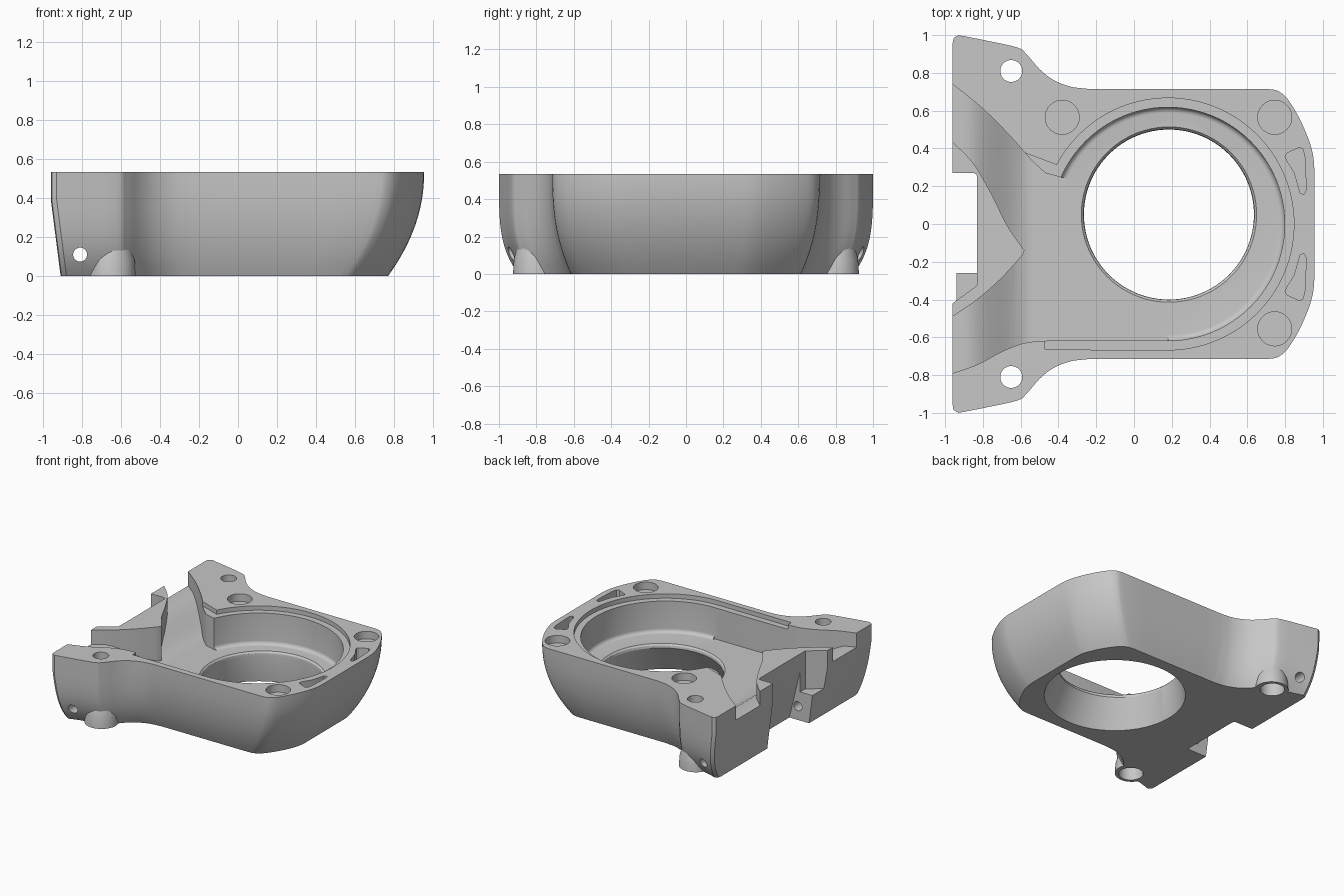
import bpy, bmesh, math
from mathutils import Vector

if "Cube" in bpy.data.objects:
    bpy.data.objects.remove(bpy.data.objects["Cube"])

TOP = 0.535
FLOOR = 0.25
CX = 0.18  # cavity centre

metal = bpy.data.materials.new("cast grey metal")
metal.use_nodes = True
grey = (0.57, 0.57, 0.57, 1)
metal.diffuse_color = grey
metal.node_tree.nodes["Principled BSDF"].inputs["Base Color"].default_value = grey


def curve(pts, n=5):
    """Smooth path through points."""
    p = [Vector(q) for q in pts]
    p = [2 * p[0] - p[1]] + p + [2 * p[-1] - p[-2]]
    out = []
    for a, b, c, d in zip(p, p[1:], p[2:], p[3:]):
        for i in range(n):
            t = i / n
            q = 0.5 * (2 * b + (c - a) * t + (2 * a - 5 * b + 4 * c - d) * t * t
                       + (3 * b - a - 3 * c + d) * t ** 3)
            out.append((q.x, q.y))
    return out + [tuple(p[-2])]


def loft(name, rings):
    """Skin a stack of equal closed rings and cap the ends."""
    bm = bmesh.new()
    rows = [[bm.verts.new(v) for v in r] for r in rings]
    n = len(rows[0])
    for lo, hi in zip(rows, rows[1:]):
        for i in range(n):
            bm.faces.new((lo[i], lo[(i + 1) % n], hi[(i + 1) % n], hi[i]))
    bm.faces.new(rows[0][::-1])
    bm.faces.new(rows[-1])
    bmesh.ops.recalc_face_normals(bm, faces=bm.faces)
    me = bpy.data.meshes.new(name)
    bm.to_mesh(me)
    bm.free()
    me.materials.append(metal)
    ob = bpy.data.objects.new(name, me)
    bpy.context.collection.objects.link(ob)
    return ob


def prism(name, pts, z0, z1=1.0):
    return loft(name, [[(x, y, z) for x, y in pts] for z in (z0, z1)])


def circle(cx, cy, r, z, n):
    ang = [2 * math.pi * i / n for i in range(n)]
    return [(cx + r * math.cos(a), cy + r * math.sin(a), z) for a in ang]


def turned(name, cx, cy, profile, n=48):
    """Solid of revolution about a vertical axis; profile is (radius, z)."""
    return loft(name, [circle(cx, cy, r, z, n) for r, z in profile])


def boolean(target, tool, op="DIFFERENCE"):
    mod = target.modifiers.new("cut", "BOOLEAN")
    mod.operation, mod.solver, mod.object = op, "EXACT", tool
    bpy.context.view_layer.objects.active = target
    bpy.ops.object.modifier_apply(modifier=mod.name)
    bpy.data.objects.remove(tool)


# Outer shell: symmetric outline, drawn in towards the base
half = [(-0.96, 0.96), (-0.955, 0.985), (-0.93, 1.0)]
half += curve([(-0.80, 0.975), (-0.62, 0.935), (-0.57, 0.90), (-0.50, 0.82),
               (-0.43, 0.765), (-0.34, 0.728), (-0.24, 0.715)])
half += [(x, 0.715) for x in (-0.1, 0.1, 0.3, 0.5)]
half += curve([(0.71, 0.715), (0.76, 0.705), (0.81, 0.665), (0.87, 0.57),
               (0.92, 0.46), (0.947, 0.37), (0.955, 0.29)])
outline = half + [(x, -y) for x, y in reversed(half)]


def shell_ring(z):
    t = 1 - z / TOP
    ring = []
    for x, y in outline:
        f = min(1, max(0, (x + 0.2) / 0.9))
        g = min(1, max(0, (-x - 0.25) / 0.3))
        inset = (1 - g) * 0.1 * t ** 2.5 + g * 0.105 * t ** 4
        scale = min(1, abs(y) / 0.7)
        nx = x - f * 0.185 * t ** 2.1
        if x < -0.9:
            nx += 0.05 * max(0, 1 - z / 0.39)
        ring.append((nx, y - math.copysign(inset * scale, y), z))
    return ring


levels = [TOP * i / 14 for i in range(15)] + [0.39]
housing = loft("pump_housing", [shell_ring(z) for z in sorted(levels)])

# Bolt bosses under the flange
for s in (1, -1):
    boss = turned("boss", -0.65, s * 0.8, [(0.125, 0), (0.12, 0.08), (0.1, 0.15), (0.07, 0.2)])
    boolean(housing, boss, "UNION")

# Flow channels and the dividing wedge, limited below by a sloping floor
upper = curve([(-0.96, 0.74), (-0.80, 0.61), (-0.65, 0.46), (-0.55, 0.345), (-0.47, 0.27)])
wedge = curve([(-0.96, 0.435), (-0.85, 0.32), (-0.75, 0.15), (-0.67, -0.01), (-0.58, -0.14)])
wedge += curve([(-0.59, -0.165), (-0.70, -0.285), (-0.83, -0.40), (-0.96, -0.49)])
lower = curve([(-0.96, -0.79), (-0.82, -0.74), (-0.70, -0.675), (-0.58, -0.63), (-0.45, -0.617)])
path = [(CX, -0.617), (CX, 0.245), (-0.38, 0.245)] + upper[::-1]
path += [(-1.1, 0.85), (-1.1, 0.55)] + wedge + [(-1.1, -0.6), (-1.1, -0.84)] + lower
channel = prism("channel_cutter", path, 0.1)

floor = [(-1.2, 0.42)]
for i in range(13):
    t = i / 12
    floor.append((-0.9 + 0.36 * t, 0.42 - (0.42 - FLOOR) * t * t * (3 - 2 * t)))
floor += [(0.4, FLOOR), (0.4, 1.2), (-1.2, 1.2)]
limit = loft("floor_limit", [[(x, y, z) for x, z in floor] for y in (-1.2, 1.2)])
boolean(channel, limit, "INTERSECT")
boolean(housing, channel)

# Round cavity with a filleted floor
bowl = [(0.588 + 0.03 * math.sin(a), FLOOR + 0.03 - 0.03 * math.cos(a))
        for a in [math.pi / 2 * i / 6 for i in range(7)]]
boolean(housing, turned("bowl_cutter", CX, 0, bowl + [(0.618, 1)], 96))

# Main opening: wide and centred at the base, narrower and offset at the floor
boolean(housing, loft("opening_cutter", [circle(CX + 0.005, y, r, z, 96) for r, y, z in (
    (0.52, 0, -0.1), (0.52, 0, 0), (0.45, 0.05, FLOOR - 0.03),
    (0.453, 0.05, FLOOR - 0.012), (0.465, 0.05, FLOOR + 0.001), (0.465, 0.05, FLOOR + 0.1))]))

# Shallow gasket step around the cavity
arc = [math.radians(-90 + 242 * i / 60) for i in range(61)]
step = [(CX + 0.667 * math.cos(a), 0.667 * math.sin(a)) for a in arc]
step += [(-0.6, 0.385), (-0.6, 0.2), (-0.3, 0.1), (-0.3, -0.5), (-0.47, -0.5), (-0.47, -0.665)]
boolean(housing, prism("gasket_step_cutter", step, TOP - 0.035))


# Notch in the open side, its back wall leaning in, with a shelf pocket
def notch_ring(x, z):
    return [(px, py, z) for px, py in ((-1.1, 0.27), (x - 0.02, 0.27), (x - 0.005, 0.265),
                                       (x, 0.25), (x, -0.26), (-1.1, -0.26))]


boolean(housing, loft("notch_cutter", [notch_ring(-0.73, -0.1), notch_ring(-0.735, 0),
                                       notch_ring(-0.83, 0.39), notch_ring(-0.83, 1)]))
slot = [(-0.831, -0.1), (-0.831, -0.325), (-0.96, -0.42), (-1.1, -0.52), (-1.1, -0.1)]
boolean(housing, prism("shelf_cutter", slot, 0.23))

# Flange bolt holes with counterbores, and cross-drilled pin holes
for s in (1, -1):
    boolean(housing, turned("bolt_cutter", -0.65, s * 0.81, [
        (0.09, -0.1), (0.09, 0.22), (0.058, 0.2201), (0.058, 1)]))
    boolean(housing, loft("pin_cutter", [
        [(x, s * y, z) for x, z, _ in circle(-0.81, 0.11, 0.036, 0, 24)] for y in (0.2, 1.2)]))

# Round recesses and tapered pockets in the top face
for x, y in ((-0.38, 0.565), (0.745, 0.565), (0.745, -0.555)):
    boolean(housing, turned("recess_cutter", x, y, [(0.09, 0.475), (0.09, 1)]))
pocket = [(0.80, 0.36), (0.81, 0.375), (0.875, 0.405), (0.895, 0.395), (0.905, 0.35),
          (0.912, 0.18), (0.90, 0.155), (0.88, 0.165), (0.85, 0.27), (0.81, 0.335)]
for s in (1, -1):
    boolean(housing, prism("pocket_cutter", [(x, s * y) for x, y in pocket], 0.44))

# Shading
bpy.ops.object.select_all(action="DESELECT")
housing.select_set(True)
bpy.context.view_layer.objects.active = housing
bpy.ops.object.shade_smooth_by_angle(angle=math.radians(28))
